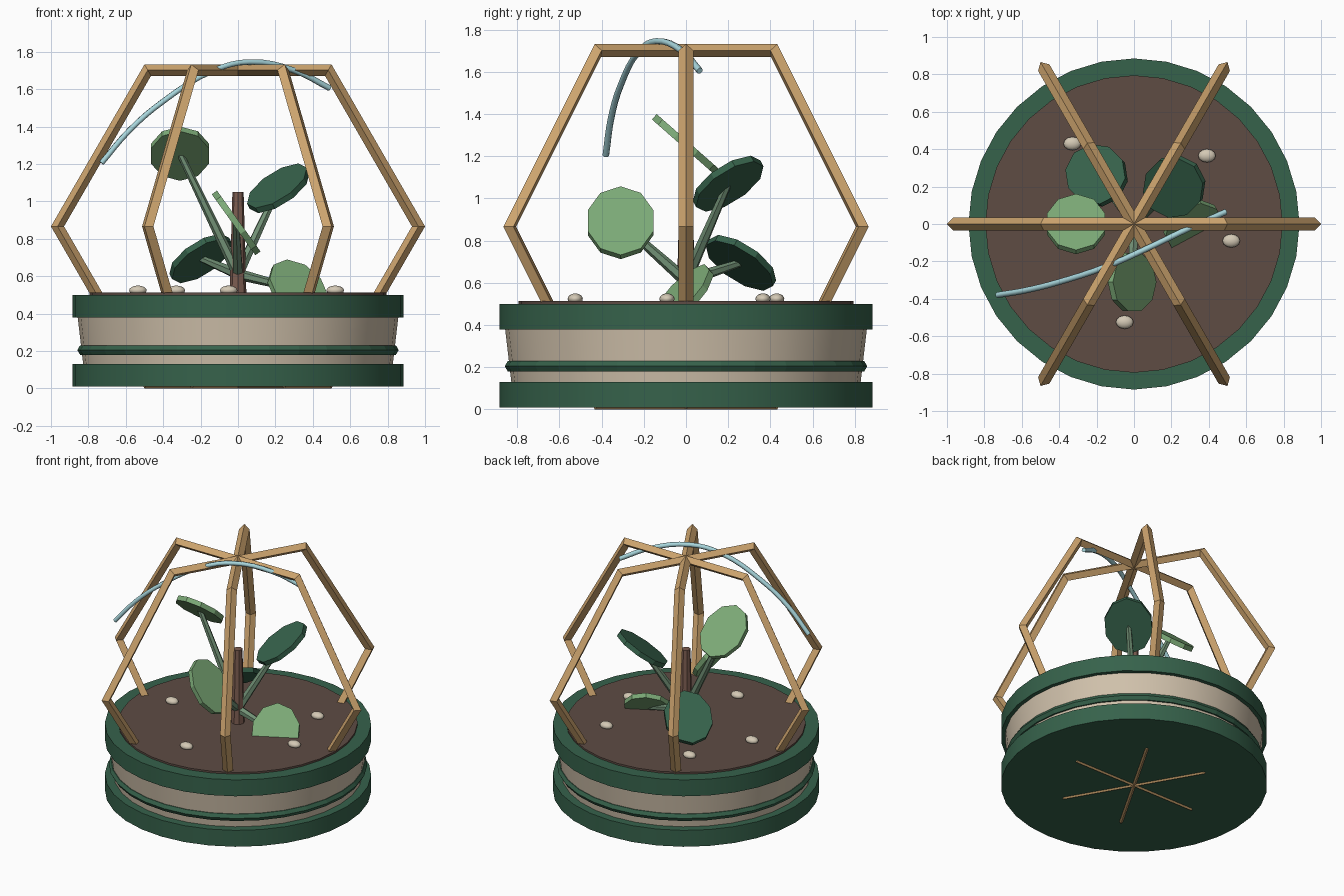
import bpy
import math
from mathutils import Vector, Matrix

cube = bpy.data.objects.get("Cube")
if cube:
    bpy.data.objects.remove(cube, do_unlink=True)


def material(name, r, g, b):
    """Flat material from display values 0-255, stored as linear."""
    lin = [((c / 255 + 0.055) / 1.055) ** 2.4 for c in (r, g, b)] + [1]
    m = bpy.data.materials.new(name)
    m.use_nodes = True
    m.diffuse_color = lin
    m.node_tree.nodes["Principled BSDF"].inputs["Base Color"].default_value = lin
    return m


WOOD = material("light wood", 205, 164, 110)
GREEN = material("dark green", 54, 98, 75)
LEAF = material("light green", 124, 170, 119)
STEM = material("grey green", 112, 143, 116)
CREAM = material("cream", 208, 193, 171)
SOIL = material("soil brown", 94, 76, 68)
BARK = material("bark brown", 126, 94, 82)
STONE = material("pebble beige", 212, 201, 181)
GLASS = material("pale blue", 168, 214, 220)


def finish(name, mat, smooth=False):
    ob = bpy.context.object
    ob.name = name
    ob.data.materials.append(mat)
    if smooth:
        bpy.ops.object.shade_smooth_by_angle(angle=math.radians(35))
    return ob


def frustum(name, mat, r1, r2, z1, z2, sides=32, smooth=True):
    bpy.ops.mesh.primitive_cone_add(vertices=sides, radius1=r1, radius2=r2,
                                    depth=z2 - z1, location=(0, 0, (z1 + z2) / 2))
    return finish(name, mat, smooth)


# Pot: base, body, band, rim and soil
frustum("pot_base", GREEN, 0.885, 0.885, 0.01, 0.13)
frustum("pot_body", CREAM, 0.815, 0.87, 0.02, 0.49)
frustum("pot_rim", GREEN, 0.885, 0.885, 0.38, 0.50)
frustum("soil", SOIL, 0.795, 0.795, 0.45, 0.513)
bpy.ops.mesh.primitive_torus_add(major_segments=32, minor_segments=6, major_radius=0.83,
                                 minor_radius=0.029, location=(0, 0, 0.205))
finish("pot_band", GREEN)

# Frame: three upright hexagonal hoops crossing at the top
for i in range(3):
    bpy.ops.mesh.primitive_torus_add(major_segments=6, minor_segments=4,
                                     major_radius=0.965, minor_radius=0.035,
                                     location=(0, 0, 0.866),
                                     rotation=(math.pi / 2, 0, i * math.pi / 3))
    finish(f"frame_hoop_{i + 1}", WOOD)

# Central stake
frustum("stake", BARK, 0.045, 0.03, 0.50, 1.05, sides=8, smooth=False)


def stem(name, end):
    """Tapered stem from the plant's crown to a leaf."""
    start = Vector((0, 0, 0.61))
    d = end - start
    bpy.ops.mesh.primitive_cone_add(vertices=6, radius1=0.03, radius2=0.018, depth=d.length)
    ob = finish(name, STEM)
    ob.matrix_world = (Matrix.Translation((start + end) / 2)
                       @ d.to_track_quat('Z', 'Y').to_matrix().to_4x4())


def leaf(name, mat, centre, normal):
    """Oval ten-sided plate with its long axis running up the slope."""
    n = Vector(normal).normalized()
    up = Vector((0, 0, 1))
    length = (up - n * n.z).normalized()
    width = length.cross(n)
    bpy.ops.mesh.primitive_cylinder_add(vertices=10, radius=1, depth=0.034)
    ob = finish(name, mat)
    ob.data.transform(Matrix.Diagonal((0.163, 0.2, 1, 1)))
    ob.matrix_world = (Matrix.Translation(centre)
                       @ Matrix((width, length, n)).transposed().to_4x4())


leaves = [
    ("upper_leaf", LEAF, (-0.31, 0, 1.255), (0, 0.66, 0.75)),
    ("right_leaf", GREEN, (0.215, 0.2, 1.07), (-0.42, -0.42, 0.8)),
    ("back_leaf", GREEN, (-0.2, 0.26, 0.695), (-0.42, 0.42, 0.8)),
    ("front_leaf", LEAF, (-0.01, -0.31, 0.885), (0.81, 0, 0.58)),
    ("low_leaf", LEAF, (0.32, -0.02, 0.53), (0.35, -0.65, 0.67)),
]
for name, mat, centre, normal in leaves:
    leaf(name, mat, centre, normal)
    stem(name + "_stem", Vector(centre))

# Pebbles on the soil
spots = [(-0.33, 0.43), (0.39, 0.365), (0.52, -0.09), (-0.05, -0.525), (-0.535, 0)]
for i, (x, y) in enumerate(spots):
    bpy.ops.mesh.primitive_uv_sphere_add(segments=12, ring_count=8, radius=1,
                                         location=(x, y, 0.524))
    ob = finish(f"pebble_{i + 1}", STONE, smooth=True)
    ob.scale = (0.047, 0.036, 0.026)

# Thin glazing arc laid over the frame
path = [(-0.73, -0.38, 1.205), (-0.58, -0.355, 1.38), (-0.4, -0.31, 1.535),
        (-0.13, -0.22, 1.7), (0.06, -0.135, 1.745), (0.3, -0.02, 1.7), (0.49, 0.065, 1.605)]
curve = bpy.data.curves.new("glazing_arc", 'CURVE')
curve.dimensions = '3D'
curve.bevel_depth = 0.016
curve.bevel_resolution = 1
curve.resolution_u = 4
curve.use_fill_caps = True
spline = curve.splines.new('BEZIER')
spline.bezier_points.add(len(path) - 1)
for p, co in zip(spline.bezier_points, path):
    p.co = co
    p.handle_left_type = p.handle_right_type = 'AUTO'
curve.materials.append(GLASS)
bpy.context.collection.objects.link(bpy.data.objects.new("glazing_arc", curve))
